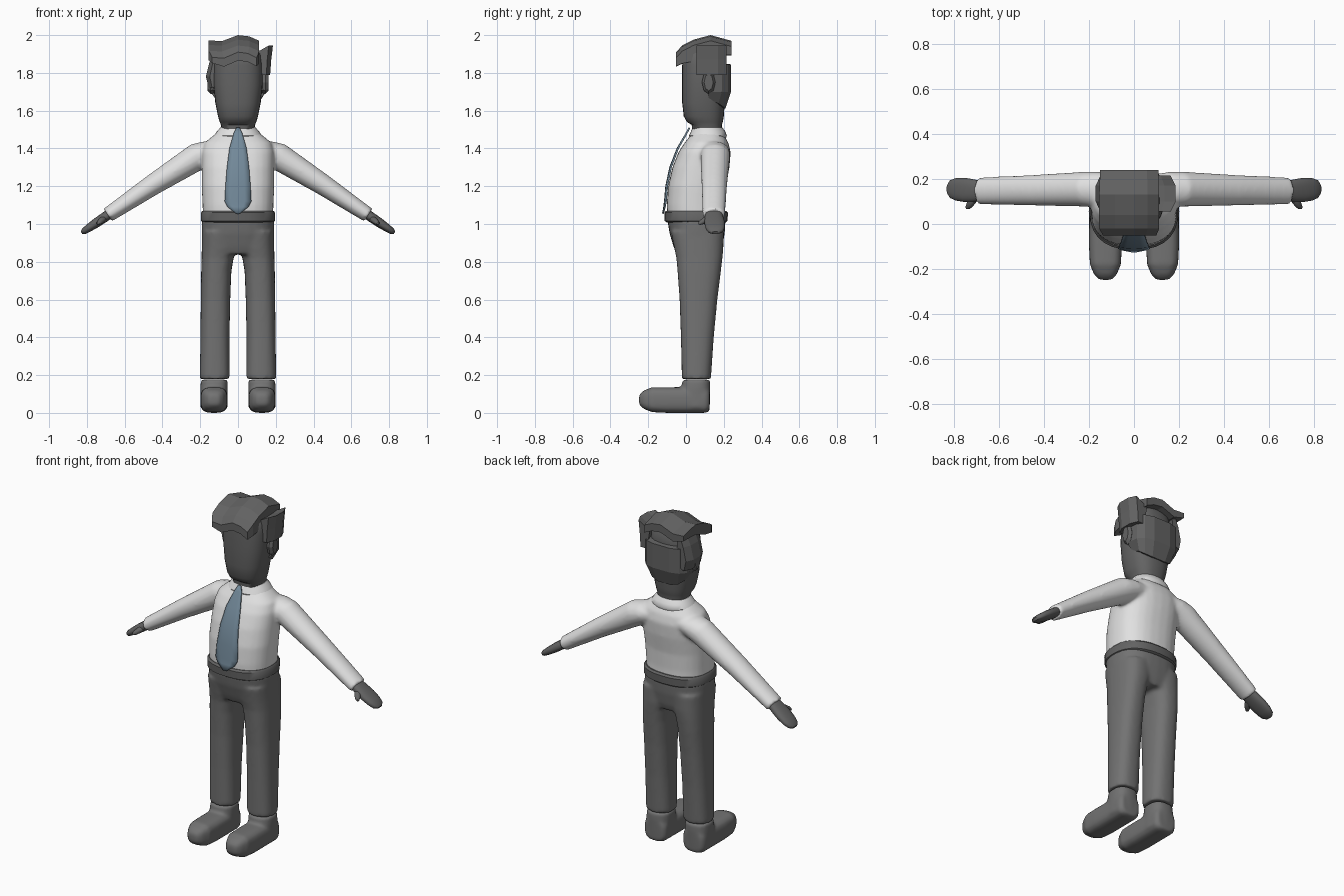
import bpy, bmesh, math
from mathutils import Vector

if "Cube" in bpy.data.objects:
    bpy.data.objects.remove(bpy.data.objects["Cube"])

X, Y, Z = Vector((1, 0, 0)), Vector((0, 1, 0)), Vector((0, 0, 1))


def material(name, rgb):
    m = bpy.data.materials.new(name)
    m.use_nodes = True
    m.diffuse_color = (*rgb, 1)
    m.node_tree.nodes["Principled BSDF"].inputs["Base Color"].default_value = (*rgb, 1)
    return m


WHITE = material("shirt white", (0.75, 0.75, 0.75))
BLUE = material("tie blue", (0.17, 0.25, 0.32))
GREY = material("cloth grey", (0.17, 0.17, 0.17))
DARK = material("dark grey", (0.125, 0.125, 0.125))


def skin_rings(bm, rings):
    """Bridge a list of point rings into a closed tube."""
    loops = [[bm.verts.new(p) for p in ring] for ring in rings]
    for a, b in zip(loops, loops[1:]):
        for i in range(len(a)):
            j = (i + 1) % len(a)
            bm.faces.new((a[i], a[j], b[j], b[i]))
    bm.faces.new(loops[0])
    bm.faces.new(loops[-1])


def loft(bm, stations, u, v, power=2.0, sides=28):
    """Superellipse rings: each station is (centre, radius along u, radius along v)."""
    rings = []
    for centre, ru, rv in stations:
        ring = []
        for k in range(sides):
            c, s = math.cos(math.tau * k / sides), math.sin(math.tau * k / sides)
            pu = math.copysign(abs(c) ** (2 / power), c) * ru
            pv = math.copysign(abs(s) ** (2 / power), s) * rv
            ring.append(Vector(centre) + u * pu + v * pv)
        rings.append(ring)
    skin_rings(bm, rings)


def upright(bm, rows, x=0.0, power=2.0):
    """Vertical loft from rows of (z, front y, back y, half width)."""
    loft(bm, [((x, (f + b) / 2, z), w, (b - f) / 2) for z, f, b, w in rows], X, Y, power)


def finish(name, bm, mat, smooth=True, blend=0):
    bmesh.ops.recalc_face_normals(bm, faces=bm.faces)
    mesh = bpy.data.meshes.new(name)
    bm.to_mesh(mesh)
    bm.free()
    mesh.materials.append(mat)
    ob = bpy.data.objects.new(name, mesh)
    bpy.context.collection.objects.link(ob)
    if blend:  # fuse overlapping volumes into one soft skin
        r = ob.modifiers.new("fuse", "REMESH")
        r.mode, r.voxel_size, r.use_smooth_shade = "VOXEL", 0.01, True
        s = ob.modifiers.new("soften", "SMOOTH")
        s.iterations, s.factor = blend, 0.5
    elif smooth:
        bpy.ops.object.select_all(action="DESELECT")
        ob.select_set(True)
        bpy.context.view_layer.objects.active = ob
        bpy.ops.object.shade_smooth_by_angle(angle=math.radians(45))
    return ob


# Shirt: torso and both sleeves fused
bm = bmesh.new()
upright(bm, [(1.02, -.1, .205, .185), (1.1, -.102, .205, .188), (1.2, -.095, .212, .192),
             (1.3, -.072, .23, .192), (1.38, -.04, .237, .192), (1.43, -.008, .225, .178),
             (1.465, .02, .205, .135), (1.5, .045, .185, .09)], power=2.4)
for s in (1, -1):
    slope = Vector((.56 * s, 0, .83))
    loft(bm, [((.08 * s, .15, 1.395), .05, .07), ((.15 * s, .153, 1.382), .066, .078),
              ((.21 * s, .155, 1.36), .073, .078), ((.45 * s, .15, 1.208), .056, .068),
              ((.69 * s, .147, 1.047), .04, .06)], slope, Y)
finish("shirt", bm, WHITE, blend=7)

# Collar: flared ring
bm = bmesh.new()
upright(bm, [(1.455, .02, .212, .118), (1.468, .015, .216, .126), (1.49, .026, .208, .112),
             (1.512, .036, .192, .092)], power=2.2)
finish("collar", bm, WHITE)

# Tie: thin plate that follows the chest
bm = bmesh.new()
rows = [(1.51, .008, .018), (1.48, .022, .002), (1.4, .045, -.045), (1.3, .058, -.084),
        (1.2, .066, -.105), (1.12, .07, -.112), (1.09, .055, -.116), (1.055, .01, -.122)]
grid = [[bm.verts.new((t * w, y + 1.2 * (t * w) ** 2, z)) for t in (-1, -.5, 0, .5, 1)]
        for z, w, y in rows]
for a, b in zip(grid, grid[1:]):
    for i in range(4):
        bm.faces.new((a[i], b[i], b[i + 1], a[i + 1]))
tie = finish("tie", bm, BLUE)
plate = tie.modifiers.new("thickness", "SOLIDIFY")
plate.thickness, plate.offset = .009, 0

# Belt
bm = bmesh.new()
upright(bm, [(1.008, -.1, .21, .185), (1.016, -.113, .22, .196), (1.06, -.115, .222, .196),
             (1.07, -.105, .212, .188)], power=2.4)
finish("belt", bm, DARK)

# Trousers: hips and legs fused
bm = bmesh.new()
upright(bm, [(.84, -.05, .18, .17), (.88, -.066, .193, .185), (.95, -.087, .205, .192),
             (1.03, -.1, .21, .192)], power=2.5)
for s in (1, -1):
    loft(bm, [((.123 * s, .055, .18), .079, .077), ((.122 * s, .06, .4), .077, .087),
              ((.119 * s, .066, .6), .078, .1), ((.115 * s, .07, .75), .08, .115),
              ((.108 * s, .071, .82), .085, .122), ((.098 * s, .068, .87), .094, .13),
              ((.095 * s, .06, .96), .095, .14)], X, Y, 2.5)
finish("trousers", bm, GREY, blend=6)

for s, side in ((1, "left"), (-1, "right")):
    # Shoe: foot and ankle fused
    bm = bmesh.new()
    loft(bm, [((.127 * s, .125, .07), .055, .06), ((.127 * s, .105, .068), .072, .068),
              ((.127 * s, -.1, .068), .073, .068), ((.127 * s, -.18, .07), .069, .066),
              ((.127 * s, -.225, .07), .05, .048), ((.127 * s, -.248, .07), .028, .026)],
         X, Z, 3.2)
    loft(bm, [((.127 * s, .053, .03), .073, .073), ((.127 * s, .053, .13), .073, .076),
              ((.126 * s, .054, .176), .07, .073)], X, Y, 2.6)
    finish(side + "_shoe", bm, GREY, blend=4)

    # Mitten hand with thumb
    bm = bmesh.new()
    slope = Vector((.56 * s, 0, .83))
    loft(bm, [((.675 * s, .147, 1.058), .026, .042), ((.71 * s, .148, 1.033), .026, .05),
              ((.75 * s, .151, 1.006), .025, .054), ((.79 * s, .154, .979), .021, .05),
              ((.815 * s, .155, .962), .017, .04), ((.828 * s, .155, .953), .008, .02)],
         slope, Y, 2.4)
    loft(bm, [((.712 * s, .125, 1.028), .018, .022), ((.722 * s, .095, 1.018), .016, .022),
              ((.734 * s, .075, 1.008), .012, .016), ((.738 * s, .066, 1.004), .005, .008)],
         slope, Vector((.83 * s, 0, -.56)))
    finish(side + "_hand", bm, DARK)

    # Ear
    bm = bmesh.new()
    loft(bm, [((s * x, .12, 1.75), ry, rz) for x, ry, rz in
              ((.11, .03, .05), (.145, .036, .062), (.162, .024, .045))], Y, Z, sides=8)
    finish(side + "_ear", bm, DARK, smooth=False)

# Head and neck
bm = bmesh.new()
upright(bm, [(1.48, .035, .19, .085), (1.525, .03, .19, .09), (1.54, .005, .195, .097),
             (1.57, -.012, .2, .106), (1.64, -.02, .205, .12), (1.74, -.021, .212, .131),
             (1.84, -.02, .215, .13), (1.9, -.017, .213, .122), (1.935, .02, .19, .1)],
        power=2.5)
finish("head", bm, DARK)

# Back hair: faceted band wrapped around the rear of the head
bm = bmesh.new()
rings = []
for k in range(8):
    a = math.pi * k / 7
    c, s = math.cos(a), max(math.sin(a), 0)
    cx, cy = math.copysign(abs(c) ** .65, c), s ** .65
    low = 1.66 - .05 * s
    rings.append([Vector((cx * r, .12 + cy * d, z)) for r, d, z in
                  ((.105, .085, 1.85), (.148, .12, 1.845), (.148, .12, 1.7),
                   (.116, .09, low), (.09, .07, low))])
skin_rings(bm, rings)
finish("back_hair", bm, DARK, smooth=False)

# Side hair: uneven tufts, one per side
tufts = {
    "left": [(.1, 1.91), (.135, 1.92), (.185, 1.945), (.176, 1.87), (.17, 1.79), (.12, 1.79)],
    "right": [(-.1, 1.92), (-.125, 1.915), (-.15, 1.86), (-.17, 1.78), (-.155, 1.72), (-.11, 1.74)],
}
for side, outline in tufts.items():
    bm = bmesh.new()
    skin_rings(bm, [[Vector((x * k, y, z)) for x, z in outline]
                    for y, k in ((.055, .88), (.1, 1), (.17, 1), (.215, .88))])
    finish(side + "_side_hair", bm, DARK, smooth=False)

# Top hair: swept faceted slab
bm = bmesh.new()
crest = [(-.155, 1.972, .015), (-.085, 1.968, 0), (0, 2.0, 0), (.06, 1.993, 0), (.112, 1.97, 0)]
rings = []
for y, dz, thick, pinch in ((-.052, -.09, .045, .88), (-.02, -.055, .065, 1), (.04, -.024, .085, 1),
                            (.13, 0, .075, 1), (.24, -.03, .045, .97)):
    top = [Vector((x * pinch, y, z + dz)) for x, z, lift in crest]
    under = [Vector((x * pinch, y, z + dz - thick + lift)) for x, z, lift in crest]
    rings.append(top + under[::-1])
skin_rings(bm, rings)
finish("top_hair", bm, DARK, smooth=False)
